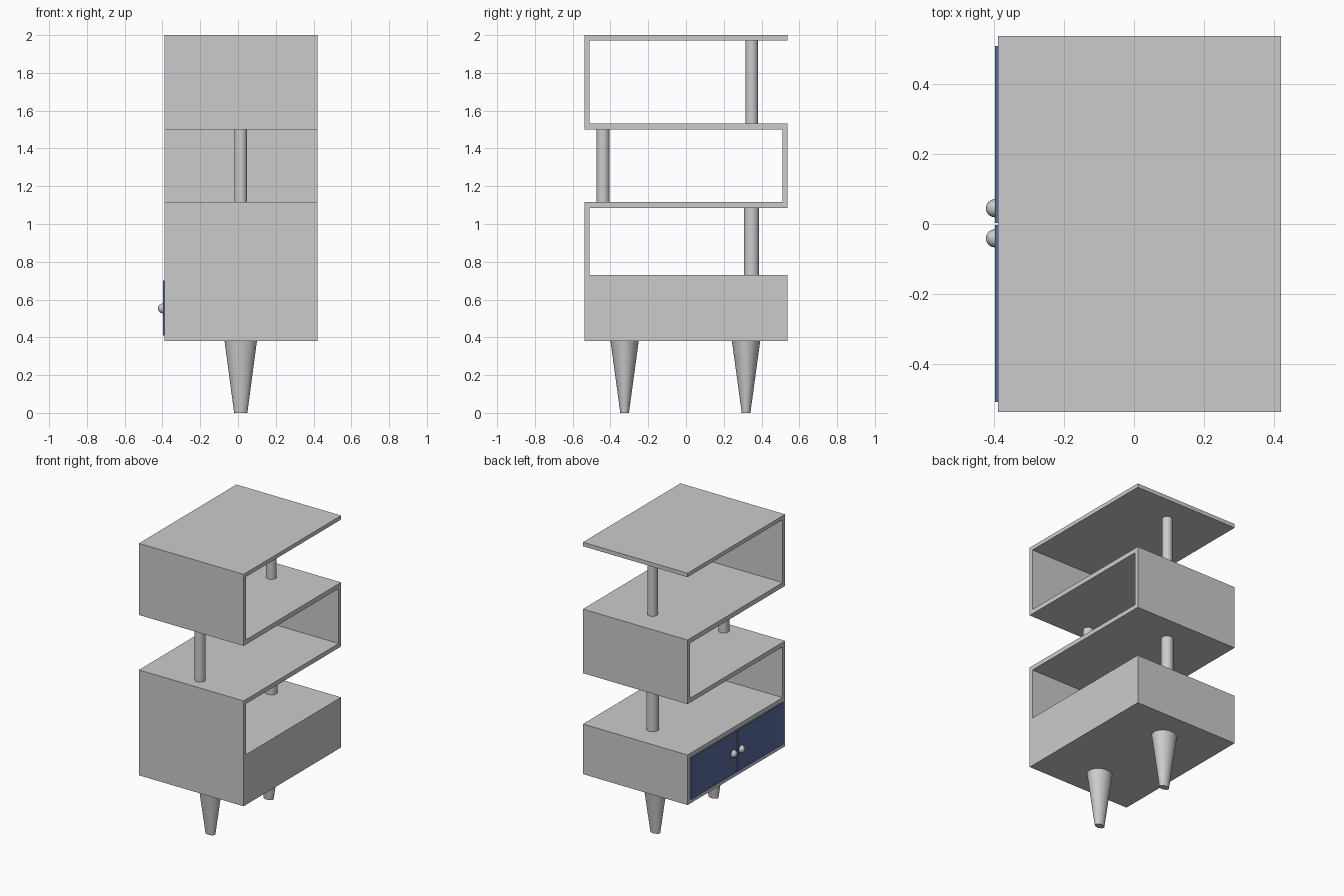
import bpy, bmesh, math
from mathutils import Matrix

if "Cube" in bpy.data.objects:
    bpy.data.objects.remove(bpy.data.objects["Cube"])

X0, X1 = -0.389, 0.42      # cabinet depth range (doors face -x)
CX = 0.0145                # posts and legs stand on this line


def finish(bm, name, smooth_angle=None, mat=None):
    bmesh.ops.recalc_face_normals(bm, faces=bm.faces)
    mesh = bpy.data.meshes.new(name)
    bm.to_mesh(mesh)
    bm.free()
    ob = bpy.data.objects.new(name, mesh)
    bpy.context.collection.objects.link(ob)
    if mat:
        mesh.materials.append(mat)
    if smooth_angle:
        bpy.ops.object.select_all(action='DESELECT')
        ob.select_set(True)
        bpy.context.view_layer.objects.active = ob
        bpy.ops.object.shade_smooth_by_angle(angle=math.radians(smooth_angle))
    return ob


def pillar(name, y, z0, z1, bottom, top, sides=32):
    """Elliptical column; bottom and top are (x radius, y radius)."""
    bm = bmesh.new()
    rings = []
    for z, (rx, ry) in ((z0, bottom), (z1, top)):
        rings.append([bm.verts.new((CX + rx * math.cos(2 * math.pi * i / sides),
                                    y + ry * math.sin(2 * math.pi * i / sides), z))
                      for i in range(sides)])
    for i in range(sides):
        j = (i + 1) % sides
        bm.faces.new((rings[0][i], rings[0][j], rings[1][j], rings[1][i]))
    for r in rings:
        bm.faces.new(r)
    return finish(bm, name, 35)


# Zigzag shelves and lower cabinet: one profile in y/z, extruded along x
W, I = 0.538, 0.511
profile = [(-W, 0.38), (W, 0.38), (W, 0.73), (-I, 0.73), (-I, 1.085), (W, 1.085),
           (W, 1.533), (-I, 1.533), (-I, 1.972), (W, 1.972), (W, 2.0), (-W, 2.0),
           (-W, 1.5), (I, 1.5), (I, 1.116), (-W, 1.116)]
bm = bmesh.new()
face = bm.faces.new([bm.verts.new((X0, y, z)) for y, z in profile])
ext = bmesh.ops.extrude_face_region(bm, geom=[face], use_keep_orig=True)
bmesh.ops.translate(bm, vec=(X1 - X0, 0, 0),
                    verts=[g for g in ext['geom'] if isinstance(g, bmesh.types.BMVert)])
finish(bm, "zigzag_shelf_body")

# Support posts between shelves
for name, y, z0, z1, r in (("upper_post", 0.348, 1.53, 1.975, 0.033),
                           ("middle_post", -0.439, 1.113, 1.503, 0.034),
                           ("lower_post", 0.347, 0.727, 1.088, 0.040)):
    pillar(name, y, z0, z1, (r, r), (r, r))

# Tapered legs
for name, y in (("front_leg", -0.325), ("back_leg", 0.318)):
    pillar(name, y, 0.0, 0.382, (0.035, 0.023), (0.086, 0.075))

# Blue doors with round knobs
blue = bpy.data.materials.new("door_blue")
blue.diffuse_color = (0.10, 0.15, 0.33, 1)
blue.use_nodes = True
blue.node_tree.nodes["Principled BSDF"].inputs["Base Color"].default_value = blue.diffuse_color
for side, s, knob_y in (("left", 1, 0.045), ("right", -1, -0.041)):
    bm = bmesh.new()
    size = (0.018, 0.506, 0.291)
    bmesh.ops.create_cube(bm, size=1, matrix=Matrix.Translation((-0.389, s * 0.256, 0.555))
                          @ Matrix.Diagonal((*size, 1)))
    finish(bm, side + "_door", mat=blue)
    bm = bmesh.new()
    bmesh.ops.create_uvsphere(bm, u_segments=16, v_segments=10, radius=0.026,
                              matrix=Matrix.Translation((-0.398, knob_y, 0.553)))
    finish(bm, side + "_knob", 40)
